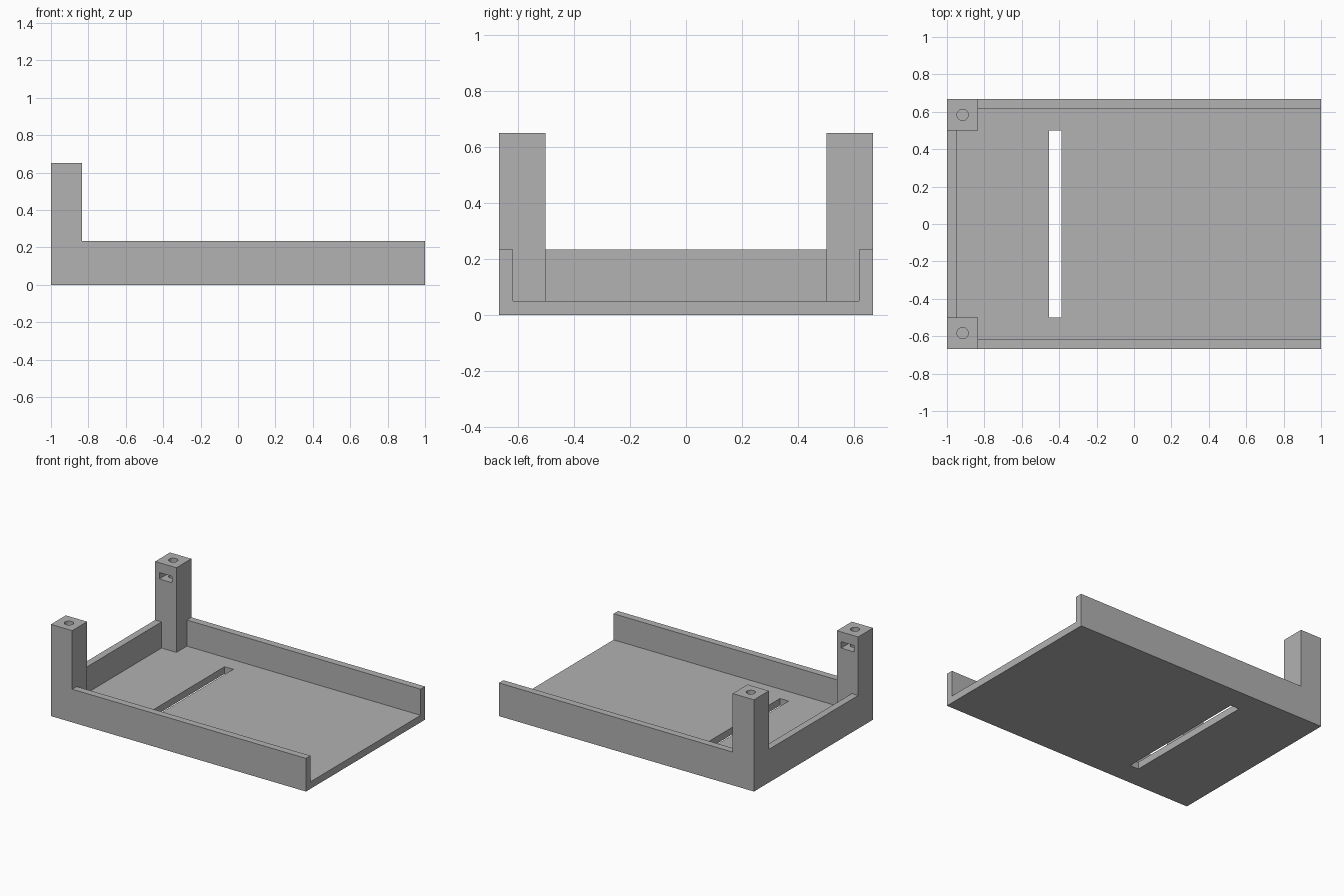
import bpy
import bmesh
import math

if "Cube" in bpy.data.objects:
    bpy.data.objects.remove(bpy.data.objects["Cube"], do_unlink=True)

# Overall sizes
HALF_X, HALF_Y = 1.0, 0.667
HEIGHT, RIM, FLOOR, WALL, POST = 0.65, 0.235, 0.05, 0.05, 0.167
POST_X = -HALF_X + POST
POST_Y = HALF_Y - POST
OVER = 0.2

grey = bpy.data.materials.new("plain_grey")
grey.use_nodes = True
colour = (0.445, 0.445, 0.445, 1)
grey.diffuse_color = colour
grey.node_tree.nodes["Principled BSDF"].inputs["Base Color"].default_value = colour


def prism(name, outline, z0, z1):
    """Extrude a counter-clockwise xy outline from z0 to z1."""
    bm = bmesh.new()
    base = bm.faces.new([bm.verts.new((x, y, z0)) for x, y in outline])
    top = bmesh.ops.extrude_face_region(bm, geom=[base])["geom"]
    verts = [v for v in top if isinstance(v, bmesh.types.BMVert)]
    bmesh.ops.translate(bm, verts=verts, vec=(0, 0, z1 - z0))
    bmesh.ops.recalc_face_normals(bm, faces=bm.faces)
    mesh = bpy.data.meshes.new(name)
    bm.to_mesh(mesh)
    bm.free()
    mesh.materials.append(grey)
    obj = bpy.data.objects.new(name, mesh)
    bpy.context.collection.objects.link(obj)
    return obj


def rect(x0, x1, y0, y1):
    return [(x0, y0), (x1, y0), (x1, y1), (x0, y1)]


def circle(cx, cy, r, n=32):
    return [(cx + r * math.cos(2 * math.pi * i / n),
             cy + r * math.sin(2 * math.pi * i / n)) for i in range(n)]


def around_posts(back, side):
    """T-shaped outline that leaves the two corner posts standing."""
    half = [(back, -POST_Y), (POST_X, -POST_Y), (POST_X, -side), (HALF_X + OVER, -side)]
    return half + [(x, -y) for x, y in reversed(half)]


def cut(obj, cutter):
    cutter.hide_render = True
    mod = obj.modifiers.new("cut", "BOOLEAN")
    mod.operation = "DIFFERENCE"
    mod.solver = "EXACT"
    mod.object = cutter
    bpy.ops.object.modifier_apply(modifier=mod.name)
    bpy.data.objects.remove(cutter, do_unlink=True)


# Solid block that becomes the open-ended tray
tray = prism("tray_with_posts", rect(-HALF_X, HALF_X, -HALF_Y, HALF_Y), 0, HEIGHT)
bpy.context.view_layer.objects.active = tray
tray.select_set(True)

# Lower the rim everywhere except the posts, then hollow out the inside
cut(tray, prism("rim_cutter", around_posts(-HALF_X - OVER, HALF_Y + OVER), RIM, HEIGHT + OVER))
cut(tray, prism("cavity_cutter", around_posts(-HALF_X + WALL, HALF_Y - WALL), FLOOR, RIM + OVER))

# Long slot through the floor
cut(tray, prism("floor_slot_cutter", rect(-0.455, -0.387, -0.5, 0.5), -OVER, FLOOR + 0.05))

# Screw hole from the top and nut slot on the inner face of each post
hole_x = -HALF_X + POST / 2
hole_y = HALF_Y - POST / 2
for side in (-1, 1):
    cut(tray, prism("screw_hole_cutter", circle(hole_x, side * hole_y, 0.03),
                    HEIGHT - 0.2, HEIGHT + OVER))
    ys = sorted((side * (POST_Y - 0.05), side * (hole_y + 0.05)))
    cut(tray, prism("nut_slot_cutter", rect(hole_x - 0.05, hole_x + 0.05, *ys),
                    HEIGHT - 0.115, HEIGHT - 0.07))

bpy.ops.object.shade_smooth_by_angle(angle=math.radians(30))
